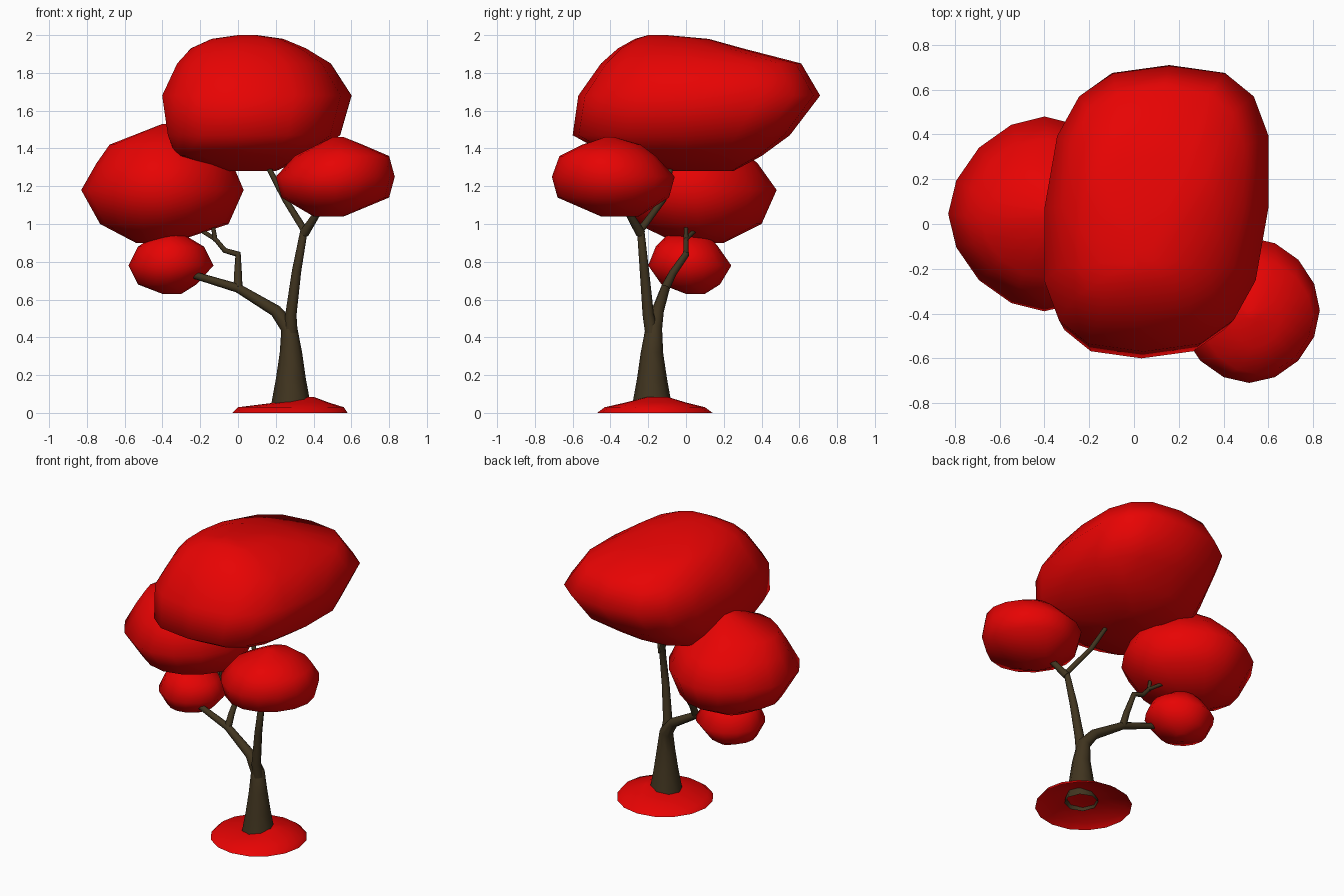
import bpy
import bmesh
from math import cos, sin, tau

default_cube = bpy.data.objects.get("Cube")
if default_cube:
    bpy.data.objects.remove(default_cube, do_unlink=True)


def make_material(name, colour):
    material = bpy.data.materials.new(name)
    material.use_nodes = True
    material.diffuse_color = colour
    shader = next(n for n in material.node_tree.nodes if n.type == "BSDF_PRINCIPLED")
    shader.inputs["Base Color"].default_value = colour
    shader.inputs["Roughness"].default_value = 0.9
    return material


LEAF_RED = make_material("leaf red", (0.8, 0.001, 0.001, 1))
BARK_BROWN = make_material("bark brown", (0.052, 0.035, 0.014, 1))


def signed_power(value, power):
    return abs(value) ** power * (1 if value >= 0 else -1)


def leaf_mass(name, rows, squareness=2, shear=0, sides=16, closed=True):
    """Stack rounded rings; each row is z, x min, x max, y min, y max."""
    bm = bmesh.new()
    rings = []
    for z, x_min, x_max, y_min, y_max in rows:
        ring = []
        for i in range(sides):
            angle = tau * i / sides
            dx = signed_power(cos(angle), 2 / squareness) * (x_max - x_min) / 2
            dy = signed_power(sin(angle), 2 / squareness) * (y_max - y_min) / 2
            x = (x_min + x_max) / 2 + dx + shear * dy
            ring.append(bm.verts.new((x, (y_min + y_max) / 2 + dy, z)))
        rings.append(ring)
    for lower, upper in zip(rings, rings[1:]):
        for i in range(sides):
            j = (i + 1) % sides
            bm.faces.new((lower[i], lower[j], upper[j], upper[i]))
    bm.faces.new(rings[-1])
    if closed:
        bm.faces.new(list(reversed(rings[0])))
    for face in bm.faces:
        face.smooth = True
    mesh = bpy.data.meshes.new(name)
    bm.to_mesh(mesh)
    bm.free()
    mesh.materials.append(LEAF_RED)
    obj = bpy.data.objects.new(name, mesh)
    bpy.context.collection.objects.link(obj)


def limb(name, start_radius, end_radius, points, capped=True):
    """Tube along points, its radius shrinking by an equal ratio at each step."""
    curve = bpy.data.curves.new(name, "CURVE")
    curve.dimensions = "3D"
    curve.bevel_depth = 1
    curve.bevel_resolution = 2
    curve.use_fill_caps = capped
    spline = curve.splines.new("POLY")
    last = len(points) - 1
    spline.points.add(last)
    for i, location in enumerate(points):
        spline.points[i].co = (*location, 1)
        spline.points[i].radius = start_radius * (end_radius / start_radius) ** (i / last)
    curve.materials.append(BARK_BROWN)
    obj = bpy.data.objects.new(name, curve)
    bpy.context.collection.objects.link(obj)
    bpy.ops.object.select_all(action="DESELECT")
    obj.select_set(True)
    bpy.context.view_layer.objects.active = obj
    bpy.ops.object.convert(target="MESH")
    bpy.ops.object.shade_smooth_by_angle(angle=1)


# Foliage
leaf_mass("top_crown", [
    (1.28, -0.1, 0.2, -0.1, 0.25),
    (1.36, -0.33, 0.38, -0.4, 0.4),
    (1.47, -0.37, 0.54, -0.6, 0.55),
    (1.68, -0.4, 0.6, -0.57, 0.71),
    (1.85, -0.32, 0.49, -0.45, 0.61),
    (1.93, -0.25, 0.36, -0.36, 0.3),
    (1.98, -0.14, 0.24, -0.27, 0.12),
    (2, 0, 0.1, -0.2, -0.1),
], squareness=2.8, shear=0.09)

leaf_mass("right_crown", [
    (0.9, -0.54, -0.35, -0.05, 0.2),
    (1, -0.73, -0.05, -0.26, 0.4),
    (1.18, -0.83, 0.03, -0.39, 0.48),
    (1.32, -0.75, -0.03, -0.31, 0.38),
    (1.42, -0.68, -0.12, -0.24, 0.27),
    (1.53, -0.4, -0.3, 0, 0.1),
], squareness=1.8)

leaf_mass("left_crown", [
    (1.04, 0.4, 0.56, -0.45, -0.25),
    (1.14, 0.23, 0.8, -0.68, -0.09),
    (1.25, 0.2, 0.83, -0.71, -0.06),
    (1.36, 0.3, 0.8, -0.67, -0.16),
    (1.42, 0.42, 0.66, -0.55, -0.24),
    (1.46, 0.5, 0.56, -0.43, -0.38),
], squareness=1.9)

leaf_mass("small_crown", [
    (0.63, -0.4, -0.3, 0, 0.1),
    (0.68, -0.53, -0.22, -0.13, 0.18),
    (0.78, -0.58, -0.13, -0.2, 0.24),
    (0.88, -0.53, -0.18, -0.16, 0.17),
    (0.94, -0.44, -0.28, -0.1, 0.12),
], squareness=1.9)

# Open shell of fallen leaves around the trunk
leaf_mass("fallen_leaves", [
    (0, -0.03, 0.58, -0.47, 0.14),
    (0.03, 0, 0.56, -0.43, 0.1),
    (0.055, 0.2, 0.48, -0.32, 0),
    (0.085, 0.36, 0.4, -0.2, -0.1),
], closed=False)

# Trunk and branches
limb("trunk", 0.107, 0.018, [
    (0.28, -0.18, 0.03), (0.28, -0.18, 0.18), (0.28, -0.18, 0.32),
    (0.27, -0.17, 0.45), (0.2, -0.15, 0.54), (0, -0.11, 0.66),
    (-0.3, -0.07, 0.75),
], capped=False)
limb("right_branch", 0.024, 0.011, [
    (0, -0.11, 0.66), (0, -0.07, 0.74), (0, 0, 0.84),
    (-0.07, 0, 0.86), (-0.12, 0, 0.92), (-0.25, 0.08, 1),
])
limb("right_twig", 0.013, 0.009, [(-0.12, 0, 0.91), (-0.14, 0, 1.04)])
limb("left_branch", 0.036, 0.014, [
    (0.28, -0.18, 0.42), (0.28, -0.2, 0.52), (0.31, -0.22, 0.75),
    (0.35, -0.24, 0.97), (0.25, -0.12, 1.13), (0.16, -0.08, 1.3),
])
limb("left_twig", 0.026, 0.015, [(0.35, -0.24, 0.95), (0.46, -0.34, 1.12)])
